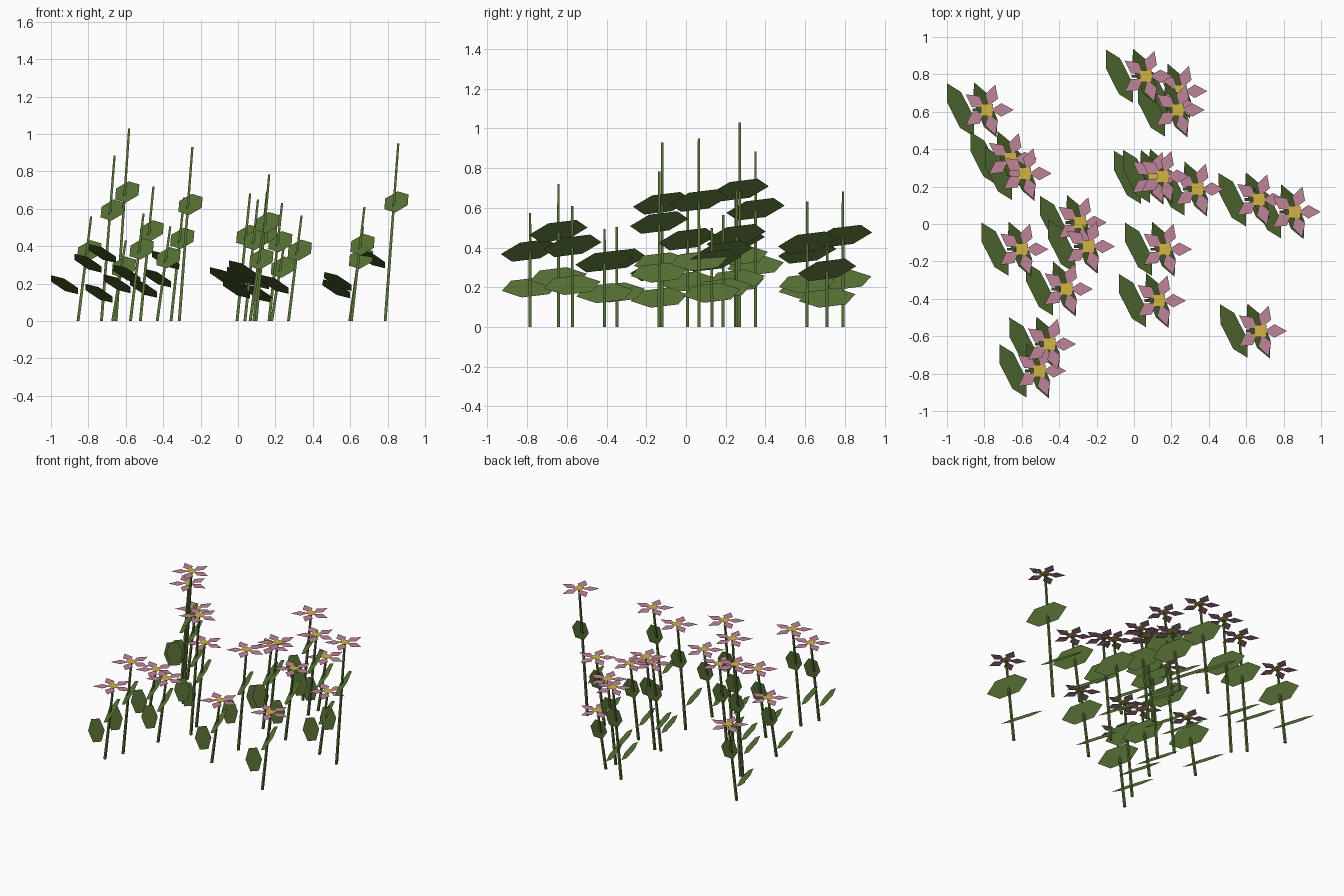
import bpy, bmesh, math
from mathutils import Vector

if "Cube" in bpy.data.objects:
    bpy.data.objects.remove(bpy.data.objects["Cube"])


def srgb(r, g, b):
    return tuple(((c / 255 + 0.055) / 1.055) ** 2.4 for c in (r, g, b)) + (1,)


def material(name, rgb):
    m = bpy.data.materials.new(name)
    m.diffuse_color = srgb(*rgb)
    m.use_nodes = True
    m.node_tree.nodes["Principled BSDF"].inputs["Base Color"].default_value = m.diffuse_color
    return m


GREEN = material("leaf green", (92, 120, 56))
PINK = material("petal pink", (190, 132, 150))
YELLOW = material("centre yellow", (208, 180, 68))

# flower head x, y and height of every plant
PLANTS = [
    (-.785, .61, .56), (-.66, .35, .885), (-.582, .27, 1.03), (-.60, -.135, .43),
    (-.288, .008, .66), (-.244, -.12, .93), (-.362, -.348, .505), (-.452, -.642, .72),
    (-.505, -.785, .575), (.065, .79, .683), (.236, .61, .633), (.25, .71, .43),
    (.155, .255, .69), (.107, .25, .65), (.34, .187, .565), (.668, .13, .50),
    (.857, .065, .95), (.167, -.135, .785), (.135, -.41, .495), (.676, -.572, .61)]
LEAN = .07          # sideways lean of each stem
STEM_R = .011


def build(name, mat, maker):
    bm = bmesh.new()
    for plant in PLANTS:
        maker(bm, Vector(plant))
    me = bpy.data.meshes.new(name)
    bm.to_mesh(me)
    bm.free()
    me.materials.append(mat)
    bpy.context.collection.objects.link(bpy.data.objects.new(name, me))


def face(bm, pts):
    return bm.faces.new([bm.verts.new(p) for p in pts])


# leaning four-sided stem
def stem(bm, top):
    base = Vector((top.x - LEAN, top.y, 0))
    rings = []
    for c, r in ((base, STEM_R), (top - Vector((0, 0, .001)), STEM_R * .75)):
        rings.append([bm.verts.new(c + Vector((r * math.cos(a), r * math.sin(a), 0)))
                      for a in (math.pi * k / 2 + math.pi / 4 for k in range(4))])
    lo, hi = rings
    for i in range(4):
        j = (i + 1) % 4
        bm.faces.new((lo[i], lo[j], hi[j], hi[i]))
    bm.faces.new(lo[::-1])
    bm.faces.new(hi)


# flat six-sided leaf: u is the half length, v the half width
def leaf(bm, centre, u, v):
    f = face(bm, [centre + u * a + v * b for a, b in
                  ((1, 0), (.48, 1), (-.48, 1), (-1, 0), (-.48, -1), (.48, -1))])
    f.normal_update()
    if f.normal.z < 0:
        f.normal_flip()


def lower_leaf(bm, top):
    leaf(bm, Vector((top.x - .1425, top.y, top.z * .355 - .005)),
         Vector((-.0725, .1425, .0175)), Vector((-.0375, -.0275, .042)))


def upper_leaf(bm, top):
    leaf(bm, Vector((top.x - .01, top.y, top.z * .67)),
         Vector((-.06, .147, .018)), Vector((.036, .02, .048)))


# five flat kite petals
def petals(bm, top):
    for k in range(5):
        a = math.radians(72 * k)
        d = Vector((math.cos(a), math.sin(a), 0))
        s = Vector((-d.y, d.x, 0))
        face(bm, [top + d * .02, top + d * .075 - s * .036,
                  top + d * .142, top + d * .075 + s * .036])


# square flower centre
def centre(bm, top):
    h = .032
    face(bm, [top + Vector((x * h, y * h, .004)) for x, y in
              ((-1, -1), (1, -1), (1, 1), (-1, 1))])


build("stems", GREEN, stem)
build("lower_leaves", GREEN, lower_leaf)
build("upper_leaves", GREEN, upper_leaf)
build("petals", PINK, petals)
build("flower_centres", YELLOW, centre)
